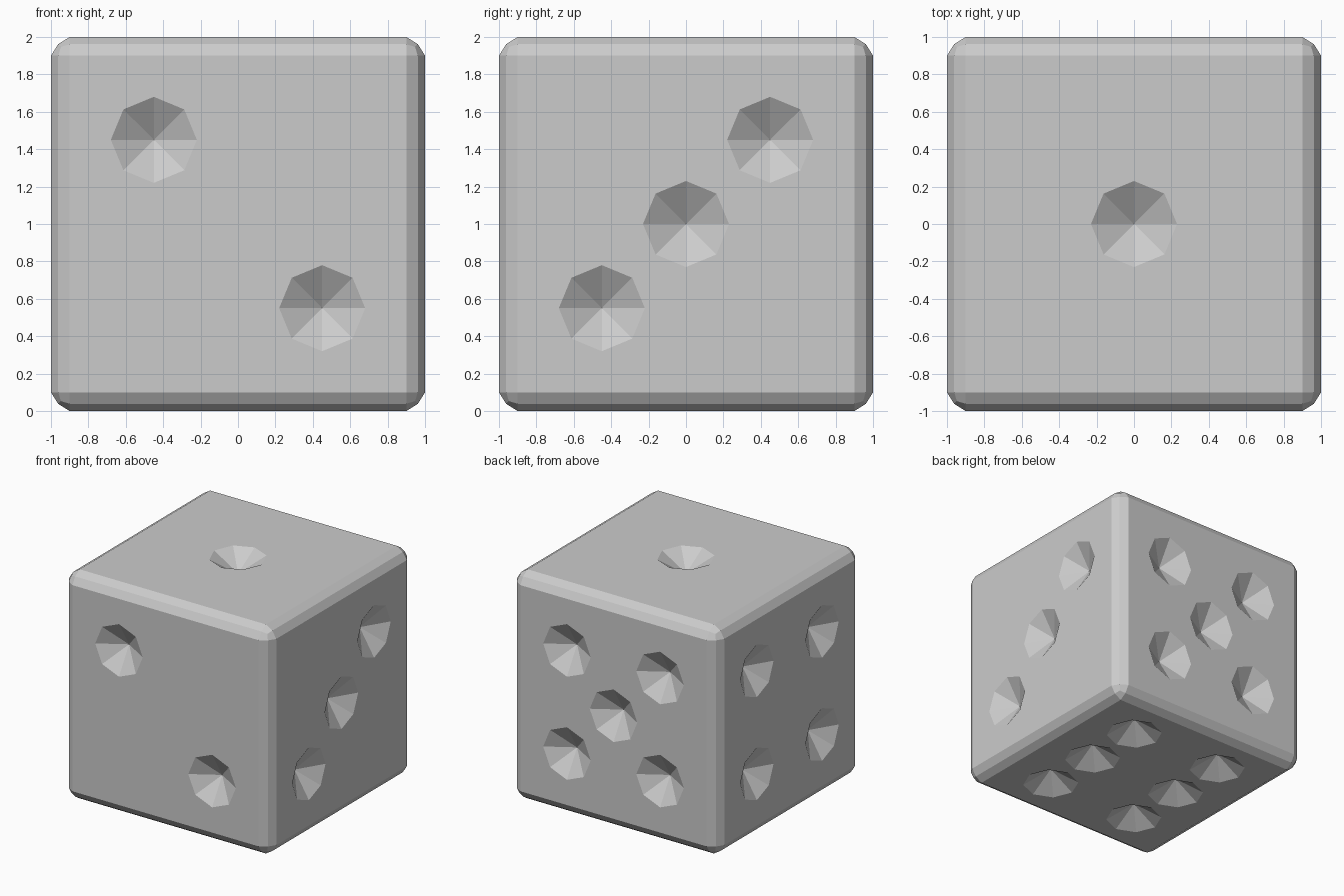
import bpy, bmesh
from mathutils import Matrix, Vector

if "Cube" in bpy.data.objects:
    bpy.data.objects.remove(bpy.data.objects["Cube"])

PIP_R, PIP_DEPTH, OVER = 0.23, 0.14, 0.02
A, B = 0.45, 0.54


def make_object(name, bm):
    mesh = bpy.data.meshes.new(name)
    bm.to_mesh(mesh)
    bm.free()
    obj = bpy.data.objects.new(name, mesh)
    bpy.context.collection.objects.link(obj)
    return obj


# Cube body with two-step bevelled edges
bm = bmesh.new()
bmesh.ops.create_cube(bm, size=2, matrix=Matrix.Translation((0, 0, 1)))
bmesh.ops.bevel(bm, geom=bm.edges[:], offset=0.1, segments=2, profile=0.38,
                affect='EDGES', clamp_overlap=True)
body = make_object("cube_body", bm)

# Pip layouts: face normal, face u axis, pip positions
corners = [(sx * A, sy * A) for sx in (-1, 1) for sy in (-1, 1)]
faces = [
    ((0, 0, 1), (1, 0, 0), [(0, 0)]),                                # top
    ((0, -1, 0), (1, 0, 0), [(-A, A), (A, -A)]),                     # front
    ((1, 0, 0), (0, 1, 0), [(-A, -A), (0, 0), (A, A)]),              # right
    ((-1, 0, 0), (0, -1, 0), corners),                               # left
    ((0, 1, 0), (-1, 0, 0), corners + [(0, 0)]),                     # back
    ((0, 0, -1), (1, 0, 0), [(x, y) for x in (-A, A) for y in (-B, 0, B)]),  # bottom
]

# Eight-sided cones that cut the pips, tip pointing inward
bm = bmesh.new()
height = PIP_DEPTH + OVER
for normal, u_axis, pips in faces:
    n, u = Vector(normal), Vector(u_axis)
    v = n.cross(u)
    turn = Matrix((u, v, n)).transposed().to_4x4() @ Matrix.Rotation(3.14159265, 4, 'X')
    for pu, pv in pips:
        centre = Vector((0, 0, 1)) + n * (1 + OVER - height / 2) + u * pu + v * pv
        bmesh.ops.create_cone(bm, cap_ends=True, segments=8,
                              radius1=PIP_R * height / PIP_DEPTH, radius2=0,
                              depth=height, matrix=Matrix.Translation(centre) @ turn)
bmesh.ops.remove_doubles(bm, verts=bm.verts[:], dist=1e-5)
bmesh.ops.recalc_face_normals(bm, faces=bm.faces[:])
cutter = make_object("pip_cutter", bm)
cutter.hide_render = True
cutter.hide_set(True)

cut = body.modifiers.new("pips", 'BOOLEAN')
cut.operation = 'DIFFERENCE'
cut.solver = 'EXACT'
cut.object = cutter
